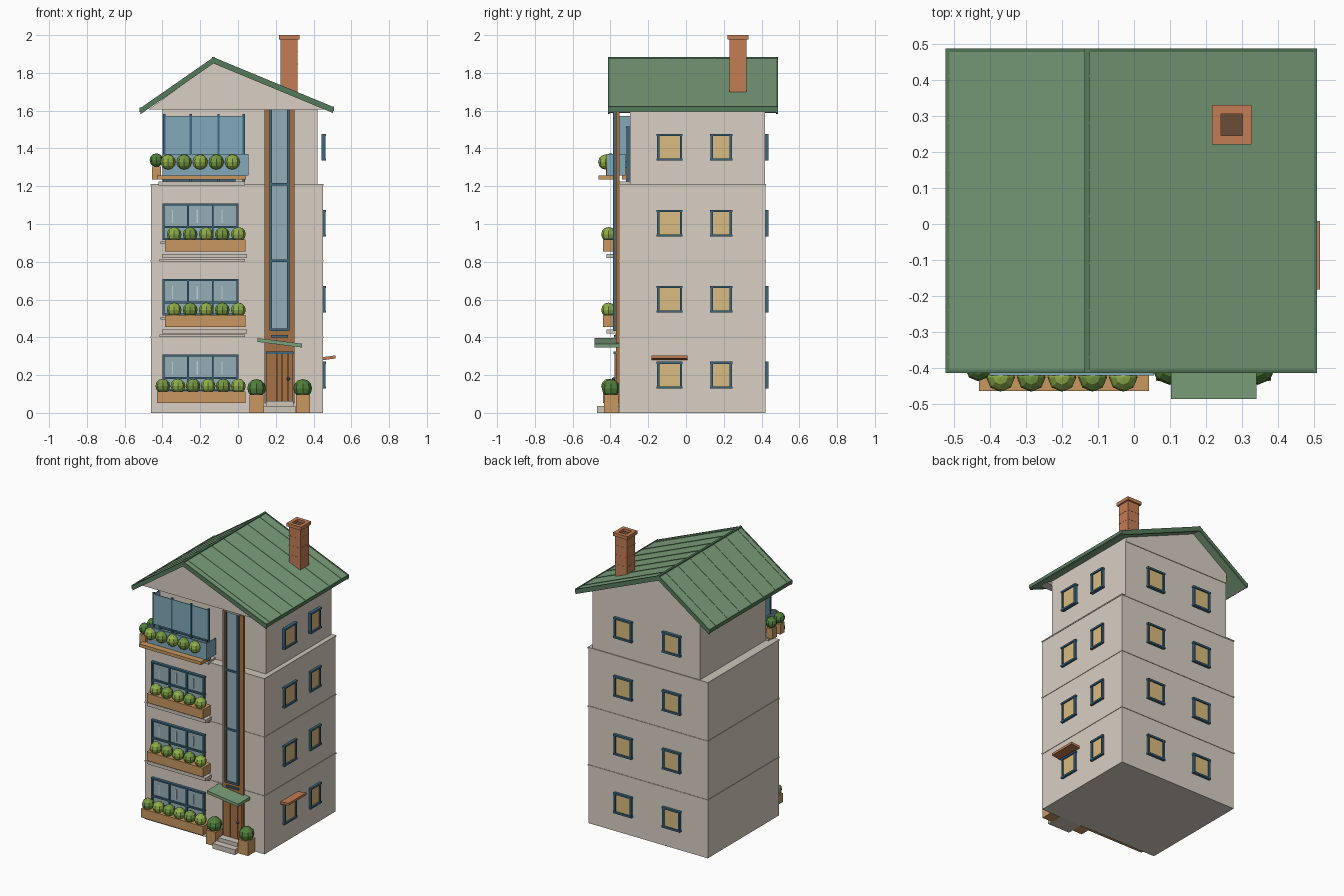
import bpy, bmesh
from mathutils import Matrix, Vector

if "Cube" in bpy.data.objects:
    bpy.data.objects.remove(bpy.data.objects["Cube"])


def material(name, r, g, b, a=1.0):
    m = bpy.data.materials.new(name)
    m.diffuse_color = (r ** 2.2, g ** 2.2, b ** 2.2, a)
    m.use_nodes = True
    m.node_tree.nodes["Principled BSDF"].inputs["Base Color"].default_value = m.diffuse_color
    return m


WALL = material("plaster", .85, .81, .76)
STONE = material("stone", .80, .77, .72)
ROOF = material("roof_green", .48, .62, .48)
TRIM = material("roof_trim", .34, .48, .36)
WOOD = material("light_wood", .78, .59, .38)
DARKWOOD = material("dark_wood", .64, .44, .28)
BRICK = material("brick", .76, .49, .34)
SOOT = material("soot", .42, .31, .23)
FRAME = material("frame_blue", .25, .41, .50)
GLASS = material("glass", .58, .68, .71)
CLEAR = material("clear_glass", .50, .66, .72, .7)
GLINT = material("glint", .75, .82, .82)
WARM = material("lit_glass", .85, .73, .50)
LEAF = [material("leaf_light", .56, .68, .30), material("leaf_mid", .46, .60, .27)]
DARKLEAF = material("leaf_dark", .32, .50, .24)


def finish(name, bm, mat):
    bmesh.ops.recalc_face_normals(bm, faces=bm.faces)
    me = bpy.data.meshes.new(name)
    bm.to_mesh(me)
    bm.free()
    me.materials.append(mat)
    ob = bpy.data.objects.new(name, me)
    bpy.context.collection.objects.link(ob)
    return ob


def boxes(name, mat, *specs):
    """Each spec is x0, x1, y0, y1, z0, z1; all boxes share one object."""
    bm = bmesh.new()
    for x0, x1, y0, y1, z0, z1 in specs:
        mx = Matrix.Translation(((x0 + x1) / 2, (y0 + y1) / 2, (z0 + z1) / 2))
        bmesh.ops.create_cube(bm, size=1, matrix=mx @ Matrix.Diagonal((x1 - x0, y1 - y0, z1 - z0, 1)))
    return finish(name, bm, mat)


def prism(name, mat, profile, *spans):
    """Extrude an x/z profile along y for each (y0, y1) span."""
    bm = bmesh.new()
    for y0, y1 in spans:
        f = bm.faces.new([bm.verts.new((x, y0, z)) for x, z in profile])
        new = bmesh.ops.extrude_face_region(bm, geom=[f])["geom"]
        bmesh.ops.translate(bm, vec=(0, y1 - y0, 0), verts=[v for v in new if isinstance(v, bmesh.types.BMVert)])
    return finish(name, bm, mat)


def bush(name, mat, x, y, z, r):
    bm = bmesh.new()
    bmesh.ops.create_uvsphere(bm, u_segments=8, v_segments=6, radius=r, matrix=Matrix.Translation((x, y, z)))
    return finish(name, bm, mat)


# walls, floor bands
boxes("lower_walls", WALL, (-.46, .45, -.355, .42, 0, 1.21))
boxes("upper_walls", WALL, (-.40, .42, -.297, .418, 1.21, 1.61))
boxes("floor_bands", STONE, *[(-.463, .453, -.358, .423, z - .004, z + .004) for z in (.4, .805, 1.208)])

# gable: narrow behind, wider at the front over the balcony
prism("rear_gable", WALL, [(-.40, 1.6), (.42, 1.6), (.42, 1.63), (-.13, 1.86), (-.40, 1.67)], (-.30, .422))
prism("front_gable", WALL, [(-.475, 1.605), (.465, 1.605), (-.13, 1.855)], (-.36, -.297))

# roof with ribs, ridge and trim
L, P, R = (-.515, 1.612), (-.13, 1.88), (.502, 1.618)


def slope_profile(up, down):
    return [(p[0], p[1] + up) for p in (L, P, R)] + [(p[0], p[1] - down) for p in (R, P, L)]


prism("roof", ROOF, slope_profile(0, .024), (-.405, .478))
prism("roof_barge_trim", TRIM, slope_profile(.003, .03), (-.413, -.404), (.477, .486))
prism("roof_ribs", ROOF, slope_profile(.003, 0), *[(y - .002, y + .002) for y in [.411 - .13 * i for i in range(7)]])
boxes("eave_trim", TRIM, (-.522, -.512, -.413, .486, 1.592, 1.616), (.499, .507, -.413, .486, 1.598, 1.622))
boxes("roof_ridge", TRIM, (-.137, -.123, -.413, .486, 1.872, 1.884))

# chimney with hollow cap
cx, cy = .271, .275
boxes("chimney", BRICK, (cx - .045, cx + .045, cy - .045, cy + .045, 1.70, 1.98))
boxes("chimney_courses", BRICK, *[(cx - .046, cx + .046, cy - .046, cy + .046, z, z + .004)
                                  for z in (1.78, 1.845, 1.91)])
boxes("chimney_cap", BRICK,
      (cx - .055, cx - .03, cy - .055, cy + .055, 1.977, 2), (cx + .03, cx + .055, cy - .055, cy + .055, 1.977, 2),
      (cx - .03, cx + .03, cy - .055, cy - .03, 1.977, 2), (cx - .03, cx + .03, cy + .03, cy + .055, 1.977, 2))
boxes("chimney_flue", SOOT, (cx - .03, cx + .03, cy - .03, cy + .03, 1.975, 1.983))


# small windows on the right side and the back
def small_window(name, side, u, hw, z):
    d0 = .443 if side == "right" else .415

    def b(u0, u1, e, z0, z1):
        d1 = d0 + e
        return (d0, d1, u0, u1, z0, z1) if side == "right" else (u0, u1, d0, d1, z0, z1)
    boxes(name + "_glass", WARM, b(u - hw, u + hw, .013, z - .066, z + .066))
    boxes(name + "_frame", FRAME,
          *[b(u + s * hw - .006, u + s * hw + .006, .021, z - .07, z + .07) for s in (-1, 1)],
          *[b(u - hw - .009, u + hw + .009, .023, z + s * .065 - .006, z + s * .065 + .006) for s in (-1, 1)])


for i in range(4):
    z = .2 + .402 * i
    small_window(f"side_window_front_{i}", "right", -.087, .06, z)
    small_window(f"side_window_rear_{i}", "right", .187, .05, z)
    for n, u in (("a", .18), ("b", -.19)):
        small_window(f"back_window_{n}_{i}", "back", u, .06, z)

# sloped awning above one side window
prism("side_awning", BRICK, [(.44, .278), (.515, .288), (.515, .304), (.44, .294)], (-.182, .008))


# wide front windows
def front_window(name, y, x0, x1, z0, z1):
    boxes(name + "_glass", GLASS, (x0, x1, y - .008, y + .004, z0, z1))
    step = (x1 - x0) / 3
    zm = z0 + (z1 - z0) * .35
    boxes(name + "_frame", FRAME,
          *[(x0 + step * k - .005, x0 + step * k + .005, y - .018, y, z0, z1) for k in range(4)],
          *[(x0 - .006, x1 + .006, y - .02, y, z - .005, z + .005) for z in (z0, zm, z1)])
    boxes(name + "_glints", GLINT, *[(x0 + step * k + .045, x0 + step * k + .052, y - .01, y, zm + .02, z1 - .03)
                                     for k in range(3)])


for i in range(3):
    z = .4 * i
    front_window(f"front_window_{i}", -.355, -.395, -.003, z + .12, z + .303)
    n, x0 = (6, -.43) if i == 0 else (5, -.387)
    b = .052 if i == 0 else z + .055
    boxes(f"planter_{i}", WOOD, (x0, .04, -.44, -.355, b, b + .062))
    for k in range(n):
        bush(f"planter_bush_{i}_{k}", LEAF[k % 2], .002 - k * (.08 if i == 0 else .085), -.41, b + .09, .039)
    if i:
        boxes(f"planter_ledge_{i}", STONE, (-.40, .048, -.42, -.355, z + .02, z + .042),
              (-.415, .038, -.375, -.355, z + .002, z + .016), (-.41, .008, -.38, -.355, z + .095, z + .107))

# balcony
front_window("balcony_window", -.297, -.375, -.02, 1.23, 1.51)
boxes("balcony_slab", STONE, (-.42, .038, -.375, -.30, 1.205, 1.225))
boxes("balcony_tray", WOOD, (-.43, .042, -.463, -.355, 1.235, 1.257))
boxes("balcony_railing", CLEAR, (-.40, .055, -.42, -.41, 1.257, 1.37),
      (-.40, -.392, -.42, -.32, 1.257, 1.37), (.047, .055, -.42, -.32, 1.257, 1.37))
posts = (-.39, -.25, -.103, .03)
boxes("balcony_posts", FRAME, *[(x - .006, x + .006, -.366, -.354, 1.225, 1.582) for x in posts])
boxes("balcony_screen", CLEAR, (-.39, .03, -.363, -.357, 1.365, 1.572), (-.394, -.388, -.36, -.297, 1.30, 1.572))
for k in range(5):
    bush(f"balcony_bush_{k}", LEAF[k % 2], -.03 - .085 * k, -.425, 1.328, .04)
for k, y in enumerate((-.40, -.315)):
    boxes(f"ledge_pot_{k}", WOOD, (-.455, -.408, y - .024, y + .024, 1.235, 1.305))
    bush(f"ledge_pot_bush_{k}", DARKLEAF, -.432, y, 1.338, .036)

# tall stair window in a timber strip
boxes("stair_timber", DARKWOOD, (.14, .30, -.37, -.352, .05, 1.605))
boxes("stair_glass", GLASS, (.175, .265, -.377, -.365, .44, 1.605))
boxes("stair_frame", FRAME, (.168, .18, -.387, -.365, .435, 1.605), (.26, .272, -.387, -.365, .435, 1.605),
      *[(.175, .265, -.385, -.365, z - .006, z + .006) for z in (.44, .805, 1.21)],
      (.175, .265, -.38, -.365, .40, .412))

# door, canopy, steps
boxes("door", DARKWOOD, *[(.15 + .0285 * k, .1765 + .0285 * k, -.378, -.365, .06, .312) for k in range(5)])
boxes("door_lintel", FRAME, (.148, .295, -.383, -.365, .312, .326))
bush("door_knob", FRAME, .266, -.383, .18, .009)
prism("door_canopy", ROOF, [(.103, .376), (.34, .346), (.34, .366), (.103, .396)], (-.485, -.355))
boxes("steps", STONE, (.135, .305, -.47, -.355, 0, .036), (.147, .293, -.425, -.355, .036, .062))

# potted bushes beside the door
for side, x in (("left", .098), ("right", .343)):
    boxes(f"door_pot_{side}", WOOD, (x - .037, x + .037, -.435, -.358, 0, .097))
    bush(f"door_bush_{side}", DARKLEAF, x, -.397, .13, .049)
